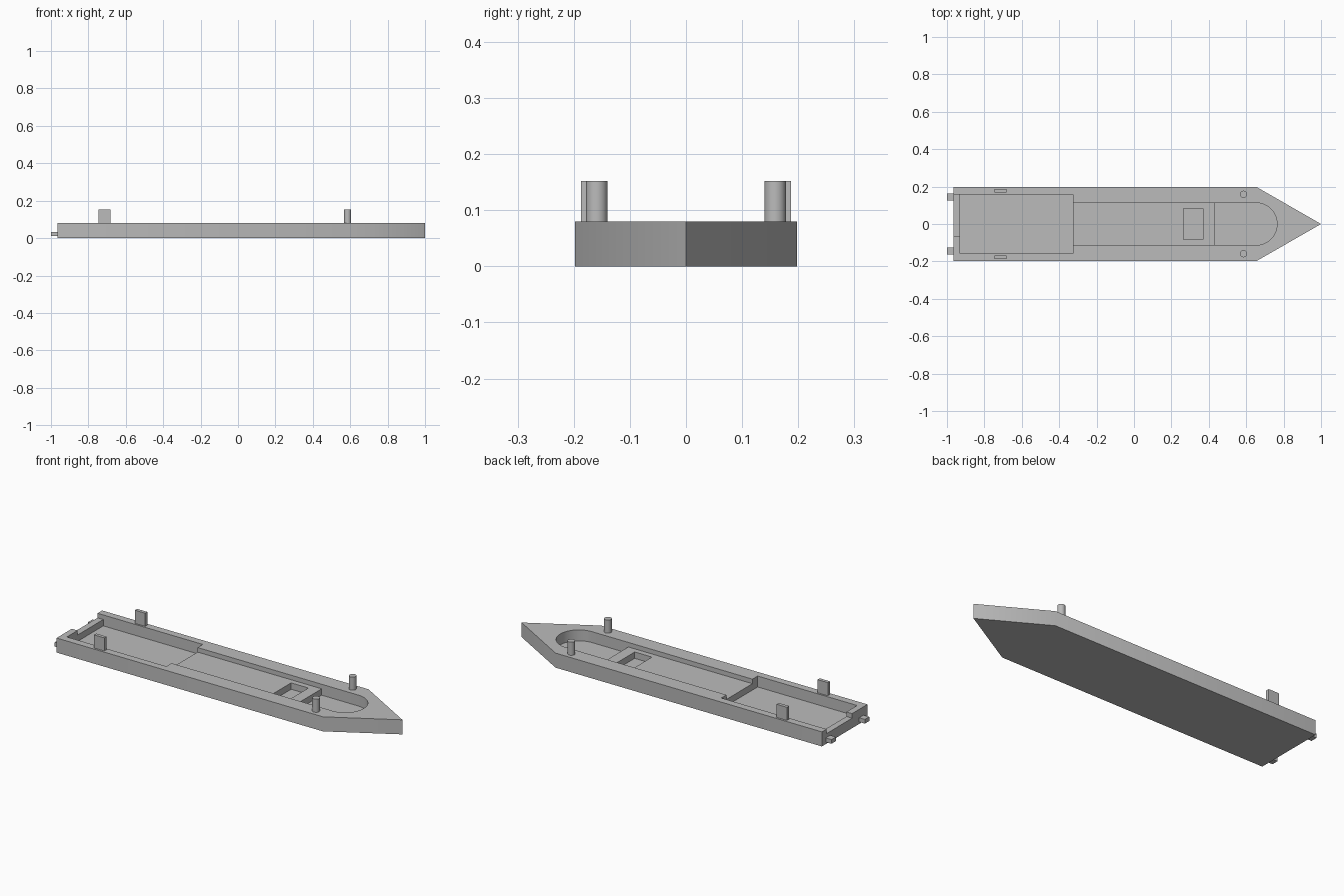
import bpy, bmesh, math

cube = bpy.data.objects.get("Cube")
if cube:
    bpy.data.objects.remove(cube, do_unlink=True)

grey = bpy.data.materials.new("plain grey")
grey.use_nodes = True
COLOUR = (0.5, 0.5, 0.5, 1)
grey.diffuse_color = COLOUR
grey.node_tree.nodes["Principled BSDF"].inputs["Base Color"].default_value = COLOUR

DECK = 0.08       # deck height
SHALLOW = 0.055   # middle floor and stern sill
DEEP = 0.02       # floor of the deep wells
ABOVE = 0.12      # cutter tops


def prism(name, outline, z0, z1):
    """Extrude a counter-clockwise outline from z0 to z1."""
    bm = bmesh.new()
    base = bm.faces.new([bm.verts.new((x, y, z0)) for x, y in outline])
    top = bmesh.ops.extrude_face_region(bm, geom=[base])["geom"]
    verts = [g for g in top if isinstance(g, bmesh.types.BMVert)]
    bmesh.ops.translate(bm, vec=(0, 0, z1 - z0), verts=verts)
    bmesh.ops.recalc_face_normals(bm, faces=bm.faces)
    mesh = bpy.data.meshes.new(name)
    bm.to_mesh(mesh)
    bm.free()
    mesh.materials.append(grey)
    obj = bpy.data.objects.new(name, mesh)
    bpy.context.collection.objects.link(obj)
    return obj


def box(name, x0, x1, y0, y1, z0, z1):
    return prism(name, [(x0, y0), (x1, y0), (x1, y1), (x0, y1)], z0, z1)


def arc(cx, cy, r, start, end, steps):
    angles = [start + (end - start) * i / steps for i in range(steps + 1)]
    return [(cx + r * math.cos(a), cy + r * math.sin(a)) for a in angles]


def smooth(obj):
    bpy.ops.object.select_all(action="DESELECT")
    obj.select_set(True)
    bpy.context.view_layer.objects.active = obj
    bpy.ops.object.shade_smooth_by_angle(angle=math.radians(30))


# Hull with pointed bow
hull = prism("hull", [(-0.965, -0.198), (0.655, -0.198), (1, 0),
                      (0.655, 0.198), (-0.965, 0.198)], 0, DECK)

# Wells cut into the deck
bow_outline = [(0.43, -0.113)] + arc(0.652, 0, 0.113, -math.pi / 2, math.pi / 2, 32) + [(0.43, 0.113)]
cutters = [
    box("middle_well", -0.4, 0.5, -0.113, 0.113, SHALLOW, ABOVE),
    box("stern_well", -0.93, -0.325, -0.158, 0.158, DEEP, ABOVE),
    prism("bow_well", bow_outline, DEEP, ABOVE),
    box("hatch", 0.265, 0.37, -0.083, 0.083, DEEP, ABOVE),
    box("stern_notch", -1.1, -0.9, -0.065, 0.158, SHALLOW, ABOVE),
]
bpy.context.view_layer.objects.active = hull
for cutter in cutters:
    cutter.hide_render = True
    mod = hull.modifiers.new(cutter.name, "BOOLEAN")
    mod.operation = "DIFFERENCE"
    mod.solver = "EXACT"
    mod.object = cutter
    bpy.ops.object.modifier_apply(modifier=mod.name)
for cutter in cutters:
    bpy.data.objects.remove(cutter, do_unlink=True)
smooth(hull)

# Paired fittings on both sides
for side, s in (("left", 1), ("right", -1)):
    def pair(y0, y1):
        return sorted((s * y0, s * y1))
    # Round bow posts
    post = prism(side + "_bow_post",
                 arc(0.586, s * 0.159, 0.019, 0, 2 * math.pi, 32)[:-1], DECK - 0.01, 0.152)
    smooth(post)
    # Flat upright plates near the stern
    box(side + "_stern_plate", -0.745, -0.682, *pair(0.168, 0.187), DECK - 0.01, 0.152)
    # Pegs sticking out of the stern
    box(side + "_stern_peg", -1, -0.955, *pair(0.126, 0.164), 0.011, 0.034)
